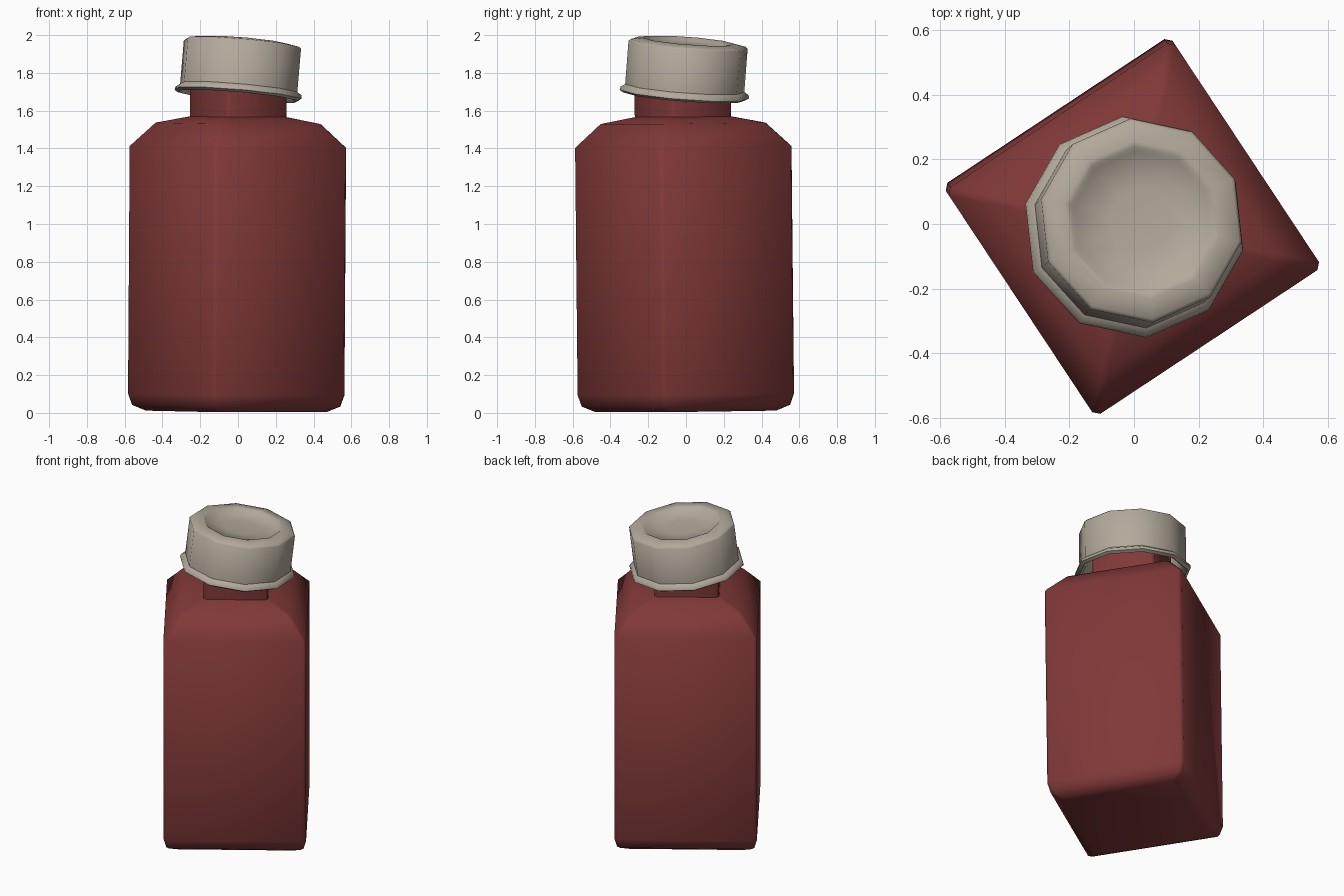
import bpy
import bmesh
from math import cos, sin, pi, radians, sqrt

if "Cube" in bpy.data.objects:
    bpy.data.objects.remove(bpy.data.objects["Cube"])


def square_ring(r, z):
    """Square with small corner chamfers; r is the half diagonal."""
    c = 0.018
    a = r / sqrt(2) + c / 2
    quarter = [(a, a - c), (a - c, a)]
    pts = []
    for k in range(4):
        ca, sa = cos(k * pi / 2), sin(k * pi / 2)
        pts += [(x * ca - y * sa, x * sa + y * ca, z) for x, y in quarter]
    return pts


def decagon_ring(r, z):
    return [(r * cos(k * pi / 5), r * sin(k * pi / 5), z) for k in range(10)]


def loft(name, profile, ring, color, location, rotation):
    """Skin rings along a (radius, height) profile and close both ends."""
    bm = bmesh.new()
    rings = [[bm.verts.new(p) for p in ring(r, z)] for r, z in profile]
    n = len(rings[0])
    for a, b in zip(rings, rings[1:]):
        for i in range(n):
            j = (i + 1) % n
            bm.faces.new((a[i], a[j], b[j], b[i]))
    bm.faces.new(list(reversed(rings[0])))
    bm.faces.new(rings[-1])
    bmesh.ops.recalc_face_normals(bm, faces=bm.faces)
    mesh = bpy.data.meshes.new(name)
    bm.to_mesh(mesh)
    bm.free()
    obj = bpy.data.objects.new(name, mesh)
    bpy.context.collection.objects.link(obj)
    mat = bpy.data.materials.new(name + "_colour")
    mat.diffuse_color = color
    mat.use_nodes = True
    mat.node_tree.nodes["Principled BSDF"].inputs["Base Color"].default_value = mat.diffuse_color
    mesh.materials.append(mat)
    obj.location = location
    obj.rotation_euler = rotation
    bpy.ops.object.select_all(action='DESELECT')
    obj.select_set(True)
    bpy.context.view_layer.objects.active = obj
    bpy.ops.object.shade_smooth_by_angle(angle=radians(50))
    return obj


# Square bottle: rounded foot, straight walls, shoulders and square neck
body = [(0.485, 0.0), (0.56, 0.03), (0.582, 0.09), (0.582, 1.40),
        (0.443, 1.525), (0.258, 1.56), (0.258, 1.84)]
loft("bottle_body", body, square_ring, (0.22, 0.04, 0.04, 1),
     (-0.01, 0, 0.008), (0, radians(0.7), radians(-11.5 - 45)))

# Tilted ten-sided cap: hollow inside, flared rim, dished top
cap = [(0.295, 0.24), (0.30, 0.02), (0.325, 0.0), (0.345, 0.012),
       (0.342, 0.03), (0.318, 0.045), (0.318, 0.275), (0.308, 0.285),
       (0.245, 0.297), (0.228, 0.294), (0.215, 0.28), (0.10, 0.268)]
loft("cap", cap, decagon_ring, (0.45, 0.40, 0.33, 1),
     (0.0, -0.01, 1.675), (radians(-2), radians(6.2), radians(24)))
